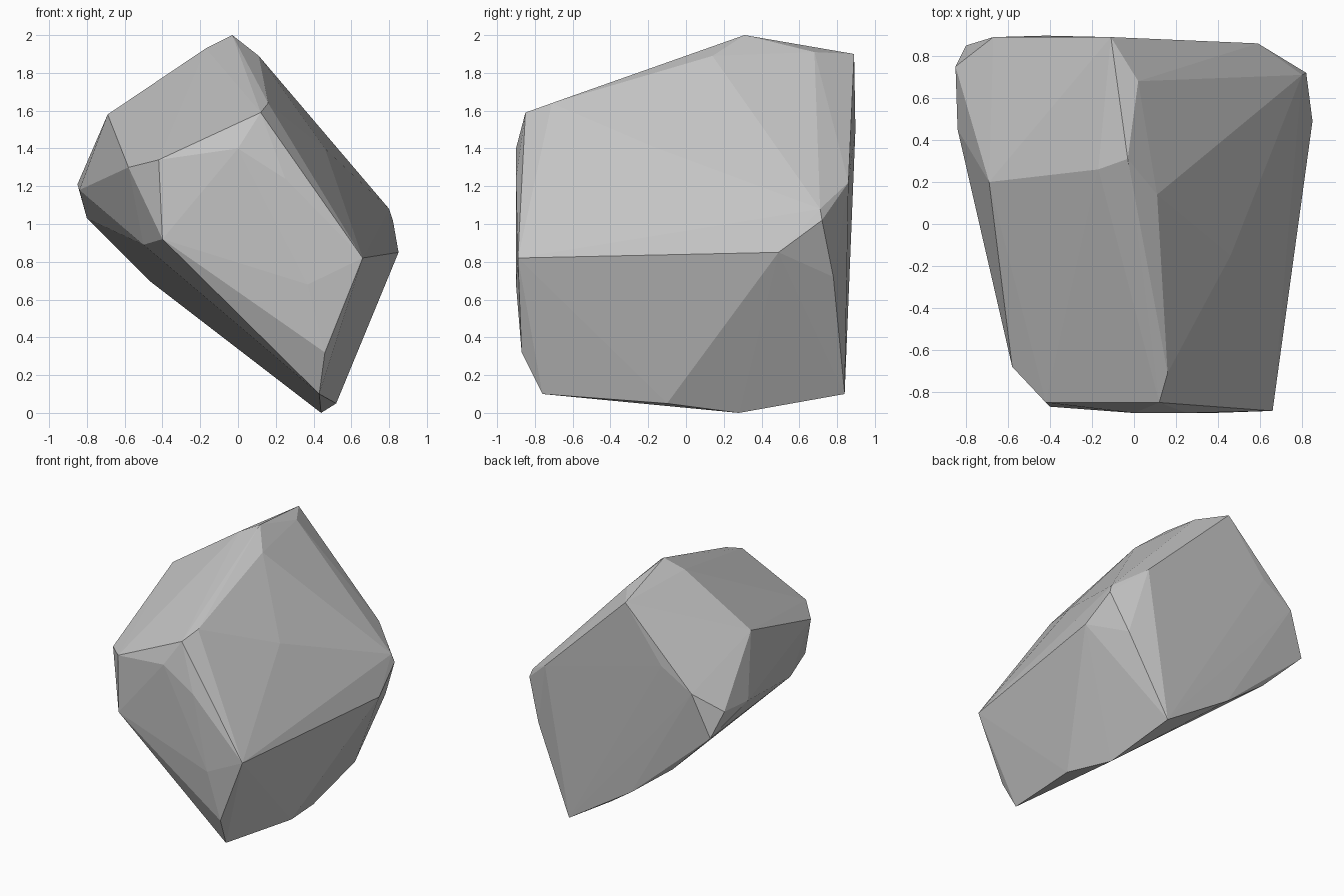
import bpy
import bmesh

# Corners of the boulder, grouped by region
crown = [(-.03, .31, 2.0), (-.17, .26, 1.93), (.11, .14, 1.89),
         (.02, .68, 1.91), (-.11, .89, 1.90)]
front = [(.16, -.71, 1.64), (.12, -.85, 1.59), (-.42, -.85, 1.34),
         (-.58, -.68, 1.30), (0, -.90, 1.40), (.25, -.90, 1.24),
         (-.40, -.87, .92), (.66, -.89, .82), (.37, -.90, .68),
         (.46, -.87, .32)]
left = [(-.69, .20, 1.58), (-.85, .75, 1.21), (-.84, .45, 1.18),
        (-.50, -.545, .89)]
right = [(.85, .49, .85), (.82, .72, 1.02), (.80, .71, 1.08),
         (.46, -.15, 1.40)]
back = [(-.67, .89, 1.35), (-.42, .897, 1.50), (-.80, .85, 1.03),
        (.59, .86, 1.22), (.70, .78, .72)]
base = [(.44, .28, 0), (.52, -.10, .05), (.43, -.76, .10),
        (.40, .84, .10), (-.47, .83, .70), (-.13, .85, .44)]

# Wrap the corners in a faceted shell
bm = bmesh.new()
for co in crown + front + left + right + back + base:
    bm.verts.new(co)
bmesh.ops.convex_hull(bm, input=bm.verts[:])
loose = [v for v in bm.verts if not v.link_faces]
bmesh.ops.delete(bm, geom=loose, context='VERTS')
bmesh.ops.recalc_face_normals(bm, faces=bm.faces[:])

mesh = bpy.data.meshes.new("boulder")
bm.to_mesh(mesh)
bm.free()

# Plain stone colour
stone = bpy.data.materials.new("stone_grey")
stone.diffuse_color = (.55, .55, .55, 1)
mesh.materials.append(stone)

boulder = bpy.data.objects.new("boulder", mesh)
bpy.context.collection.objects.link(boulder)
